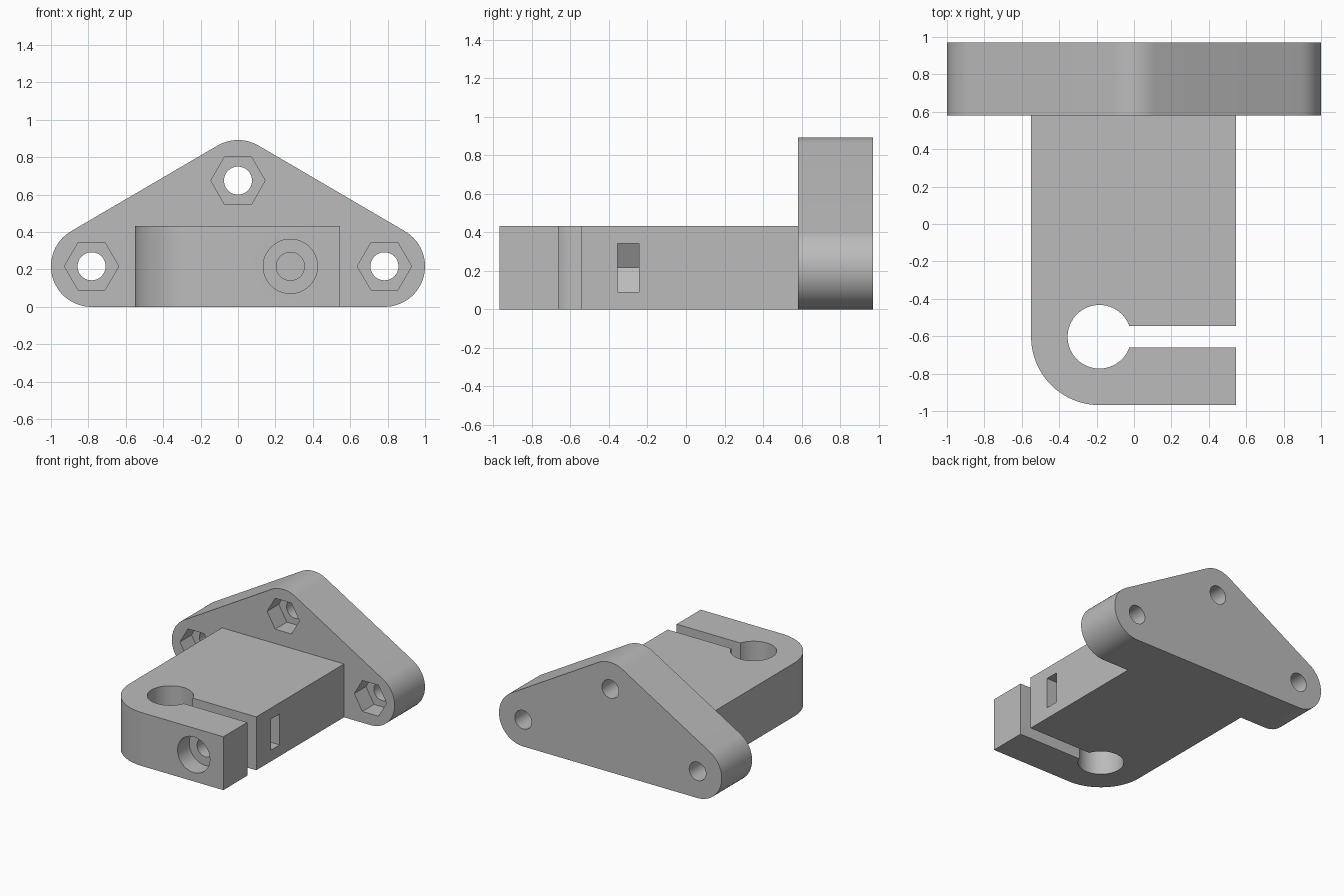
import bpy, bmesh
from math import sin, cos, pi, asin, atan2, radians

cube = bpy.data.objects.get("Cube")
if cube:
    bpy.data.objects.remove(cube, do_unlink=True)

grey = bpy.data.materials.new("plain grey")
grey.use_nodes = True
colour = (0.5, 0.5, 0.5, 1)
grey.diffuse_color = colour
grey.node_tree.nodes["Principled BSDF"].inputs["Base Color"].default_value = colour


def arc(cx, cy, r, start, end, steps):
    """Points along an arc, both ends included."""
    angles = [start + (end - start) * i / steps for i in range(steps + 1)]
    return [(cx + r * cos(a), cy + r * sin(a)) for a in angles]


def ring(cx, cy, r, sides):
    return arc(cx, cy, r, 0, 2 * pi, sides)[:-1]


def prism(name, outline, axis, low, high):
    """Extrude an outline along y (outline in x, z) or z (outline in x, y)."""
    def place(p, t):
        return (p[0], t, p[1]) if axis == "y" else (p[0], p[1], t)
    bm = bmesh.new()
    base = bm.faces.new([bm.verts.new(place(p, low)) for p in outline])
    out = bmesh.ops.extrude_face_region(bm, geom=[base])
    for v in out["geom"]:
        if isinstance(v, bmesh.types.BMVert):
            v.co["xyz".index(axis)] = high
    bmesh.ops.recalc_face_normals(bm, faces=bm.faces)
    mesh = bpy.data.meshes.new(name)
    bm.to_mesh(mesh)
    bm.free()
    mesh.materials.append(grey)
    obj = bpy.data.objects.new(name, mesh)
    bpy.context.collection.objects.link(obj)
    return obj


def activate(obj):
    bpy.ops.object.select_all(action="DESELECT")
    obj.select_set(True)
    bpy.context.view_layer.objects.active = obj


def cut(obj, cutter):
    activate(obj)
    mod = obj.modifiers.new("cut", "BOOLEAN")
    mod.operation, mod.solver, mod.object = "DIFFERENCE", "EXACT", cutter
    bpy.ops.object.modifier_apply(modifier=mod.name)
    bpy.data.objects.remove(cutter, do_unlink=True)


def smooth(obj):
    activate(obj)
    bpy.ops.object.shade_smooth_by_angle(angle=radians(25))


BOLT, NUT = 0.075, 0.145   # bolt hole radius, nut and bolt head radius
FACE, BACK = 0.58, 0.97    # front and back of the mounting plate

# Mounting plate: rounded triangle around three bolt holes
R, SIDE, TOP = 0.217, 0.783, 0.675
lean = pi / 2 - atan2(TOP - R, SIDE)
outline = (arc(SIDE, R, R, -pi / 2, lean, 28)
           + arc(0, TOP, R, lean, pi - lean, 18)
           + arc(-SIDE, R, R, pi - lean, 3 * pi / 2, 28))
plate = prism("mounting_plate", outline, "y", FACE, BACK)

# Bolt holes with hexagonal nut pockets
for x, z in ((-SIDE, R), (SIDE, R), (0, TOP)):
    cut(plate, prism("bolt_cutter", ring(x, z, BOLT, 48), "y", 0.5, 1.1))
    cut(plate, prism("nut_cutter", ring(x, z, NUT, 6), "y", 0.5, FACE + 0.15))
smooth(plate)

# Clamp arm: rounded corner, rod hole and open slit in one profile
CX, CY, ROD, GAP = -0.185, -0.603, 0.17, 0.0575
LEFT, HEIGHT = 0.546, 0.433
mouth = asin(GAP / ROD)
outline = (arc(CX, CY, 0.365, pi, 3 * pi / 2, 32)
           + [(LEFT, CY - 0.365), (LEFT, CY - GAP)]
           + arc(CX, CY, ROD, 2 * pi - mouth, mouth, 56)
           + [(LEFT, CY + GAP), (LEFT, FACE), (CX - 0.365, FACE)])
arm = prism("clamp_arm", outline, "z", 0, HEIGHT)

# Clamp bolt hole, its counterbore, and the side slot that holds its nut
BX, BZ = 0.28, HEIGHT / 2
cut(arm, prism("bolt_cutter", ring(BX, BZ, BOLT, 48), "y", -1.1, -0.12))
cut(arm, prism("head_cutter", ring(BX, BZ, NUT, 48), "y", -1.1, CY - 0.215))
flat = NUT * sin(pi / 3)
slot = [(0.7, BZ + flat), (BX - NUT / 2, BZ + flat), (BX - NUT, BZ),
        (BX - NUT / 2, BZ - flat), (0.7, BZ - flat)]
cut(arm, prism("slot_cutter", slot, "y", -0.355, -0.245))
smooth(arm)
